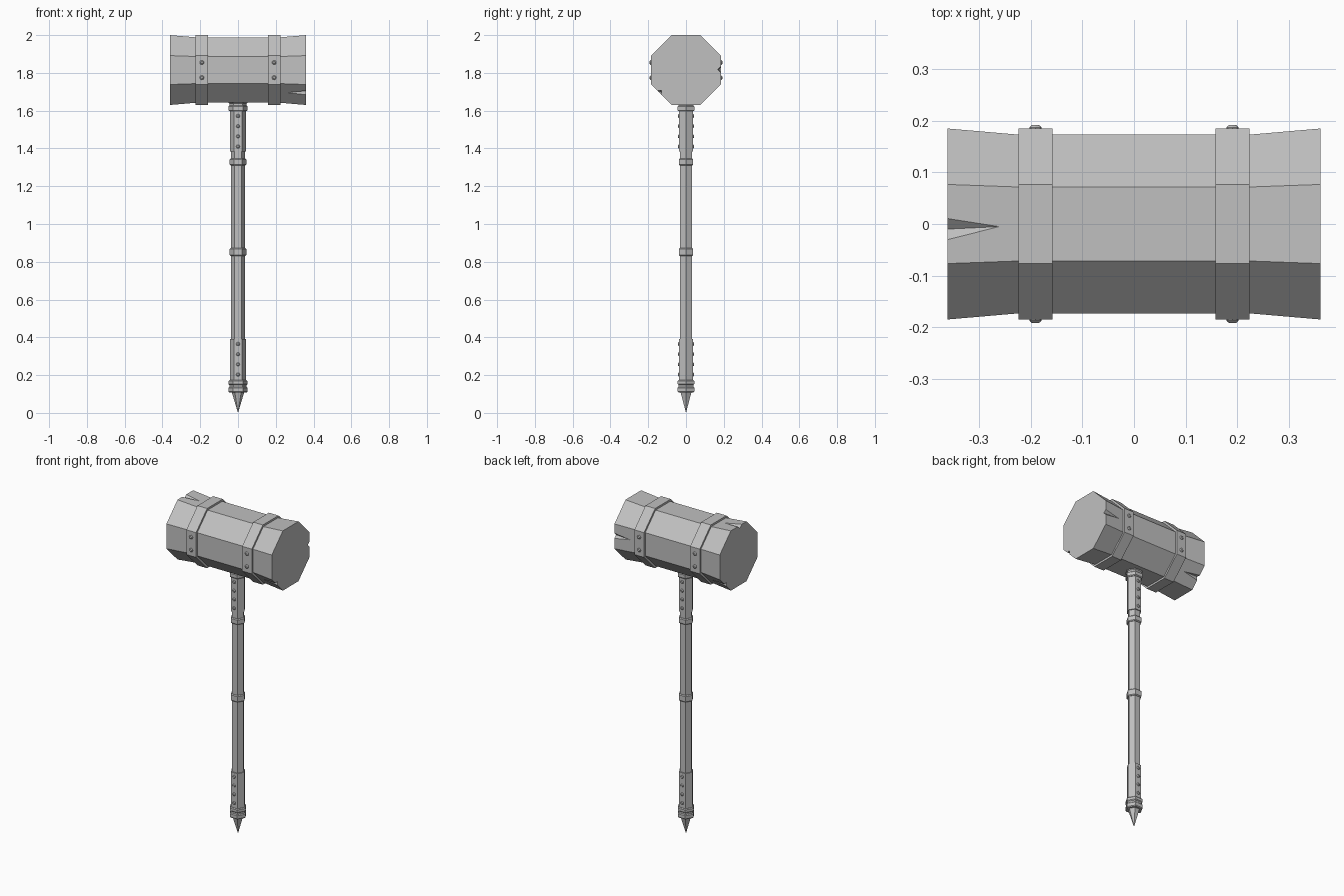
import bpy, bmesh
from math import pi, cos, sin, radians
from mathutils import Matrix, Vector

if "Cube" in bpy.data.objects:
    bpy.data.objects.remove(bpy.data.objects["Cube"])

steel = bpy.data.materials.new("grey_steel")
GREY = (0.53, 0.53, 0.53, 1)
steel.diffuse_color = GREY
steel.use_nodes = True
steel.node_tree.nodes["Principled BSDF"].inputs["Base Color"].default_value = GREY

HEAD_Z = 1.815
OCT = 1 / cos(pi / 8)          # flat-to-flat half width -> corner radius
ALONG_X = Matrix.Translation((0, 0, HEAD_Z)) @ Matrix.Rotation(pi / 2, 4, 'Y')


def finish(name, bm):
    bmesh.ops.remove_doubles(bm, verts=bm.verts, dist=1e-5)
    bmesh.ops.recalc_face_normals(bm, faces=bm.faces)
    mesh = bpy.data.meshes.new(name)
    bm.to_mesh(mesh)
    bm.free()
    mesh.materials.append(steel)
    obj = bpy.data.objects.new(name, mesh)
    bpy.context.collection.objects.link(obj)
    return obj


def add_lathe(bm, profile, sides, phase=0.0, matrix=Matrix()):
    """Faceted solid from (radius, height) pairs."""
    rings = []
    for r, h in profile:
        rings.append([bm.verts.new(matrix @ Vector((r * cos(phase + 2 * pi * i / sides),
                                                    r * sin(phase + 2 * pi * i / sides), h)))
                      for i in range(sides)])
    for low, high in zip(rings, rings[1:]):
        for i in range(sides):
            j = (i + 1) % sides
            bm.faces.new((low[i], low[j], high[j], high[i]))
    bm.faces.new(rings[0][::-1])
    bm.faces.new(rings[-1])


def lathe(name, profile, sides=6, phase=0.0, matrix=Matrix()):
    bm = bmesh.new()
    add_lathe(bm, profile, sides, phase, matrix)
    return finish(name, bm)


def ring(z0, z1, r, c=0.005):
    """Profile of a ring with chamfered edges."""
    return [(r - c, z0), (r, z0 + c), (r, z1 - c), (r - c, z1)]


def rivets(name, spots, y, size, height):
    """Low domes on the front and back, at (x, z) spots."""
    bm = bmesh.new()
    for x, z in spots:
        for side in (-1, 1):
            m = Matrix.Translation((x, side * y, z)) @ Matrix.Rotation(-side * pi / 2, 4, 'X')
            add_lathe(bm, [(size, -0.004), (size, height * 0.35), (size * 0.55, height)], 8, 0, m)
    return finish(name, bm)


# Head: octagonal block with flared ends
head = lathe("hammer_head", [(a * OCT, x) for a, x in
             ((0.185, -0.361), (0.173, -0.222), (0.173, 0.222), (0.185, 0.361))],
             8, pi / 8, ALONG_X)

# Chips cut into the rims: end, face angle, sideways shift, half width
bm = bmesh.new()
for end, angle, shift, w in ((-1, 90, 0.01, 0.038), (1, 0, 0.003, 0.030),
                             (1, 225, -0.015, 0.028), (-1, -45, 0, 0.030)):
    out = Vector((0, cos(radians(angle)), sin(radians(angle))))
    side = Vector((0, -out.z, out.y))
    base = Vector((end * 0.365, 0, HEAD_Z)) + side * shift
    tip = Vector((end * 0.26, 0, HEAD_Z)) + side * shift * 0.5 + out * 0.1765
    pts = [bm.verts.new(p) for p in (base + out * 0.2 + side * w, base + out * 0.2 - side * w,
                                     base + out * 0.167, tip)]
    for skip in range(4):
        bm.faces.new([v for k, v in enumerate(pts) if k != skip])
chips = finish("chip_cutter", bm)
chips.hide_render = True
chips.hide_viewport = True
cut = head.modifiers.new("chips", 'BOOLEAN')
cut.object = chips
cut.operation = 'DIFFERENCE'
cut.solver = 'EXACT'

# Bands round the head
for label, x in (("right", -0.191), ("left", 0.191)):
    lathe(label + "_head_band", [(0.185 * OCT, x - 0.033), (0.185 * OCT, x + 0.033)],
          8, pi / 8, ALONG_X)
rivets("head_rivets", [(x, HEAD_Z + dz) for x in (-0.191, 0.191) for dz in (-0.04, 0.04)],
       0.185, 0.012, 0.007)

# Six-sided shaft with grips, rings and collars
lathe("shaft", [(0.036, 0.12), (0.036, 1.66)])
for label, z0, z1 in (("lower", 0.17, 0.39), ("upper", 1.385, 1.605)):
    lathe(label + "_grip", [(0.043, z0), (0.043, z1)])
for label, z0, z1 in (("middle", 0.83, 0.872), ("upper", 1.31, 1.346)):
    lathe(label + "_shaft_ring", ring(z0, z1, 0.044))
for label, z in (("pommel", 0.108), ("neck", 1.597)):
    lathe(label + "_collar", ring(z, z + 0.03, 0.051) + ring(z + 0.04, z + 0.065, 0.051))
rivets("grip_rivets", [(0, z + 0.054 * i) for z in (0.203, 1.41) for i in range(4)],
       0.043 * cos(pi / 6), 0.010, 0.006)

# Spike under the pommel
lathe("pommel_spike", [(0, 0), (0.034, 0.112)])
